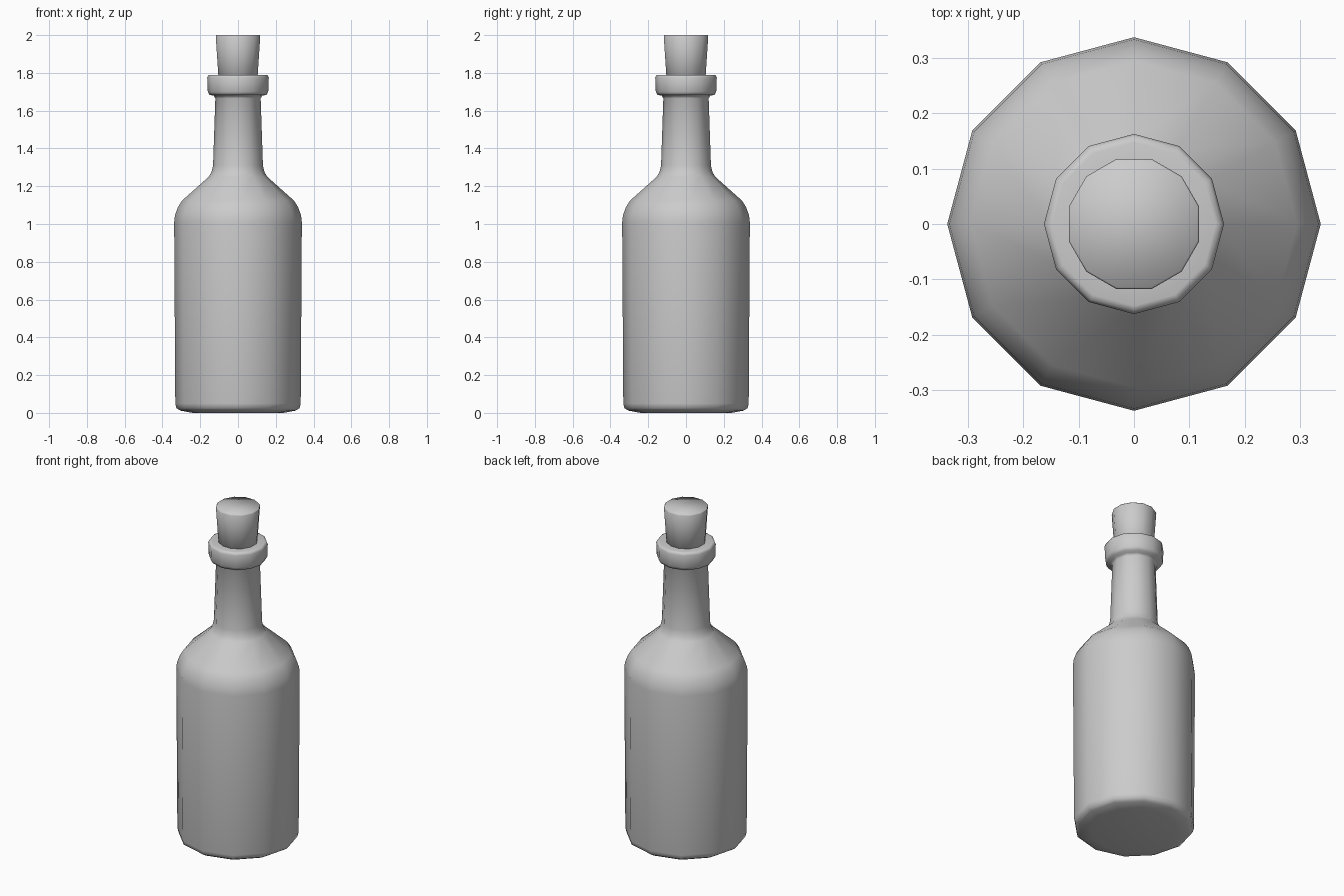
import bpy
import bmesh
from math import cos, sin, pi, radians

cube = bpy.data.objects.get("Cube")
if cube:
    bpy.data.objects.remove(cube, do_unlink=True)

SIDES = 12

grey = bpy.data.materials.new("plain grey")
grey.use_nodes = True
colour = (0.6, 0.6, 0.6, 1)
grey.diffuse_color = colour
grey.node_tree.nodes["Principled BSDF"].inputs["Base Color"].default_value = colour


def lathe(name, profile, turn=0.0):
    """Revolve (radius, height) points into a closed twelve-sided solid."""
    bm = bmesh.new()
    rings = []
    for r, z in profile:
        angles = [turn + 2 * pi * i / SIDES for i in range(SIDES)]
        rings.append([bm.verts.new((r * cos(a), r * sin(a), z)) for a in angles])
    for low, high in zip(rings, rings[1:]):
        for i in range(SIDES):
            j = (i + 1) % SIDES
            bm.faces.new((low[i], low[j], high[j], high[i]))
    bm.faces.new(rings[0][::-1])
    bm.faces.new(rings[-1])
    mesh = bpy.data.meshes.new(name)
    bm.to_mesh(mesh)
    bm.free()
    mesh.materials.append(grey)
    mesh.shade_smooth()
    obj = bpy.data.objects.new(name, mesh)
    bpy.context.collection.objects.link(obj)
    return obj


# Bottle: rounded base, straight body, sloping shoulder, neck and lip
lathe("bottle", [
    (0.24, 0.0), (0.305, 0.012), (0.326, 0.025), (0.332, 0.05),
    (0.338, 1.01), (0.334, 1.045), (0.318, 1.09), (0.295, 1.125),
    (0.155, 1.25), (0.14, 1.275), (0.132, 1.31),
    (0.12, 1.665), (0.128, 1.68), (0.15, 1.683), (0.16, 1.70),
    (0.163, 1.775), (0.158, 1.787), (0.148, 1.79), (0.09, 1.79),
])

# Cork: tapered plug, turned half a side against the bottle
lathe("cork", [(0.102, 1.70), (0.122, 1.995), (0.119, 2.0)], radians(15))
